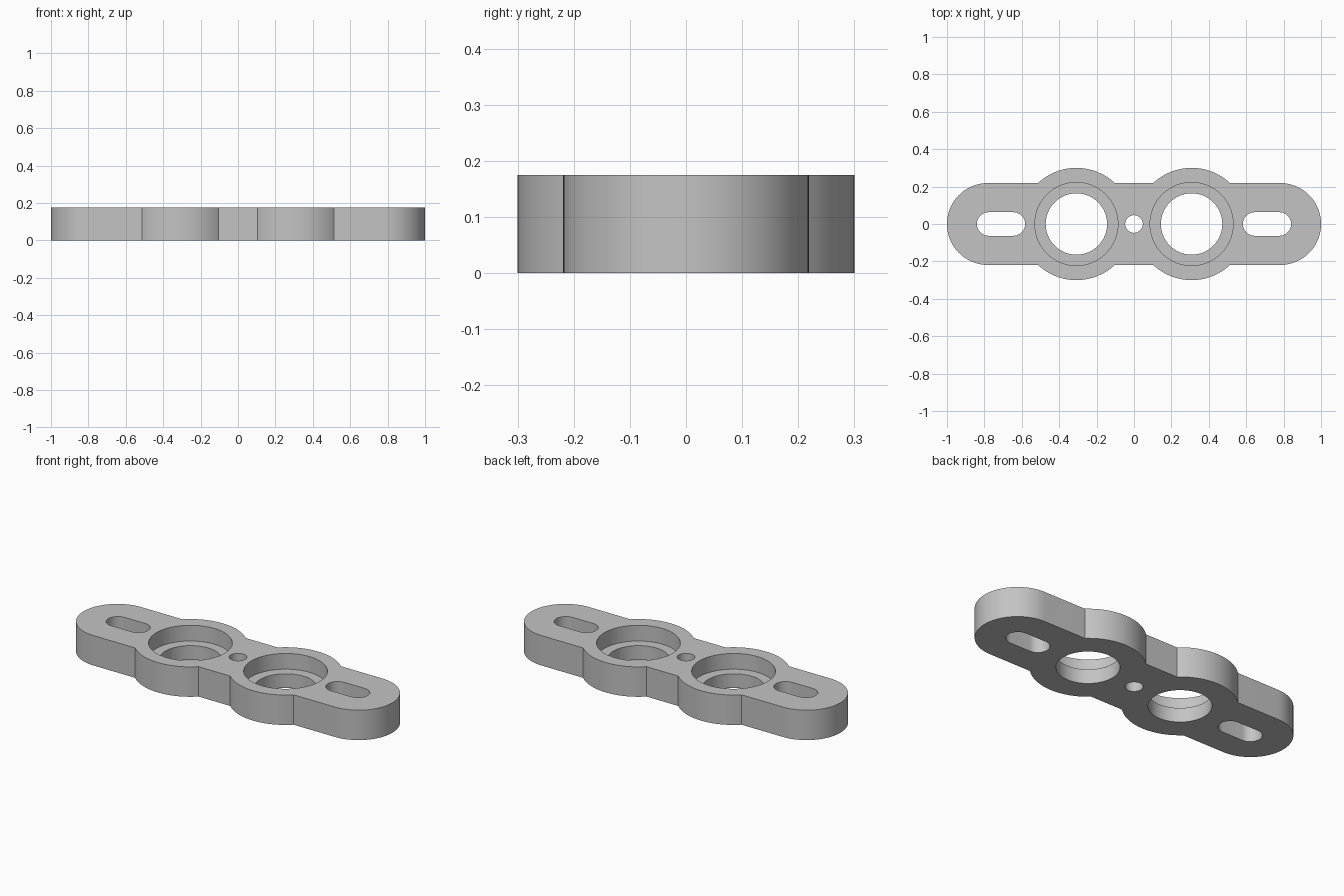
import bpy, bmesh
from math import sin, cos, pi, asin, radians

THICK, HALF_W = 0.175, 0.219
BOSS_X, BOSS_R = 0.308, 0.30
LEDGE_Z = 0.083

cube = bpy.data.objects.get("Cube")
if cube:
    bpy.data.objects.remove(cube, do_unlink=True)

metal = bpy.data.materials.new("grey_metal")
metal.use_nodes = True
grey = (0.55, 0.55, 0.55, 1)
metal.diffuse_color = grey
metal.node_tree.nodes["Principled BSDF"].inputs["Base Color"].default_value = grey


def arc(cx, r, a0, a1, n=48):
    """Points of an arc centred on the x axis."""
    return [(cx + r * cos(a0 + (a1 - a0) * i / n),
             r * sin(a0 + (a1 - a0) * i / n)) for i in range(n + 1)]


def slot(cx, half, r):
    """Round-ended slot along x."""
    return arc(cx + half, r, -pi / 2, pi / 2, 24) + arc(cx - half, r, pi / 2, 3 * pi / 2, 24)


def circle(cx, r):
    return arc(cx, r, 0, 2 * pi, 96)[:-1]


def prism(name, points, z0, z1):
    """Extrude a closed outline between two heights."""
    bm = bmesh.new()
    base = bm.faces.new([bm.verts.new((x, y, z0)) for x, y in points])
    top = bmesh.ops.extrude_face_region(bm, geom=[base], use_keep_orig=True)
    bmesh.ops.translate(bm, vec=(0, 0, z1 - z0),
                        verts=[g for g in top["geom"] if isinstance(g, bmesh.types.BMVert)])
    bmesh.ops.recalc_face_normals(bm, faces=bm.faces)
    mesh = bpy.data.meshes.new(name)
    bm.to_mesh(mesh)
    bm.free()
    mesh.materials.append(metal)
    obj = bpy.data.objects.new(name, mesh)
    bpy.context.collection.objects.link(obj)
    return obj


# Plate outline: rounded ends with two round bosses on each long side
a = asin(HALF_W / BOSS_R)
end = 1 - HALF_W
outline = (arc(end, HALF_W, -pi / 2, pi / 2)
           + arc(BOSS_X, BOSS_R, a, pi - a)
           + arc(-BOSS_X, BOSS_R, a, pi - a)
           + arc(-end, HALF_W, pi / 2, 3 * pi / 2)
           + arc(-BOSS_X, BOSS_R, pi + a, 2 * pi - a)
           + arc(BOSS_X, BOSS_R, pi + a, 2 * pi - a))
plate = prism("mounting_plate", outline, 0, THICK)

# Cutters: centre hole, end slots, bores and their wider recesses
cutters = [prism("centre_hole_cutter", circle(0, 0.047), -0.1, 0.3)]
for s in (-1, 1):
    cutters += [
        prism("slot_cutter", slot(s * 0.711, 0.066, 0.063), -0.1, 0.3),
        prism("bore_cutter", circle(s * BOSS_X, 0.164), -0.1, 0.3),
        prism("recess_cutter", circle(s * BOSS_X, 0.222), LEDGE_Z, 0.3),
    ]
for c in cutters:
    c.hide_render = True
    mod = plate.modifiers.new(c.name, "BOOLEAN")
    mod.operation = "DIFFERENCE"
    mod.solver = "EXACT"
    mod.object = c

# Bake the cuts and drop the cutters
bpy.context.view_layer.update()
cut = bpy.data.meshes.new_from_object(
    plate.evaluated_get(bpy.context.evaluated_depsgraph_get()))
plate.modifiers.clear()
plate.data = cut
for c in cutters:
    bpy.data.objects.remove(c, do_unlink=True)

# Smooth round walls, crisp edges
for o in bpy.context.selected_objects:
    o.select_set(False)
plate.select_set(True)
bpy.context.view_layer.objects.active = plate
bpy.ops.object.shade_smooth_by_angle(angle=radians(25))
